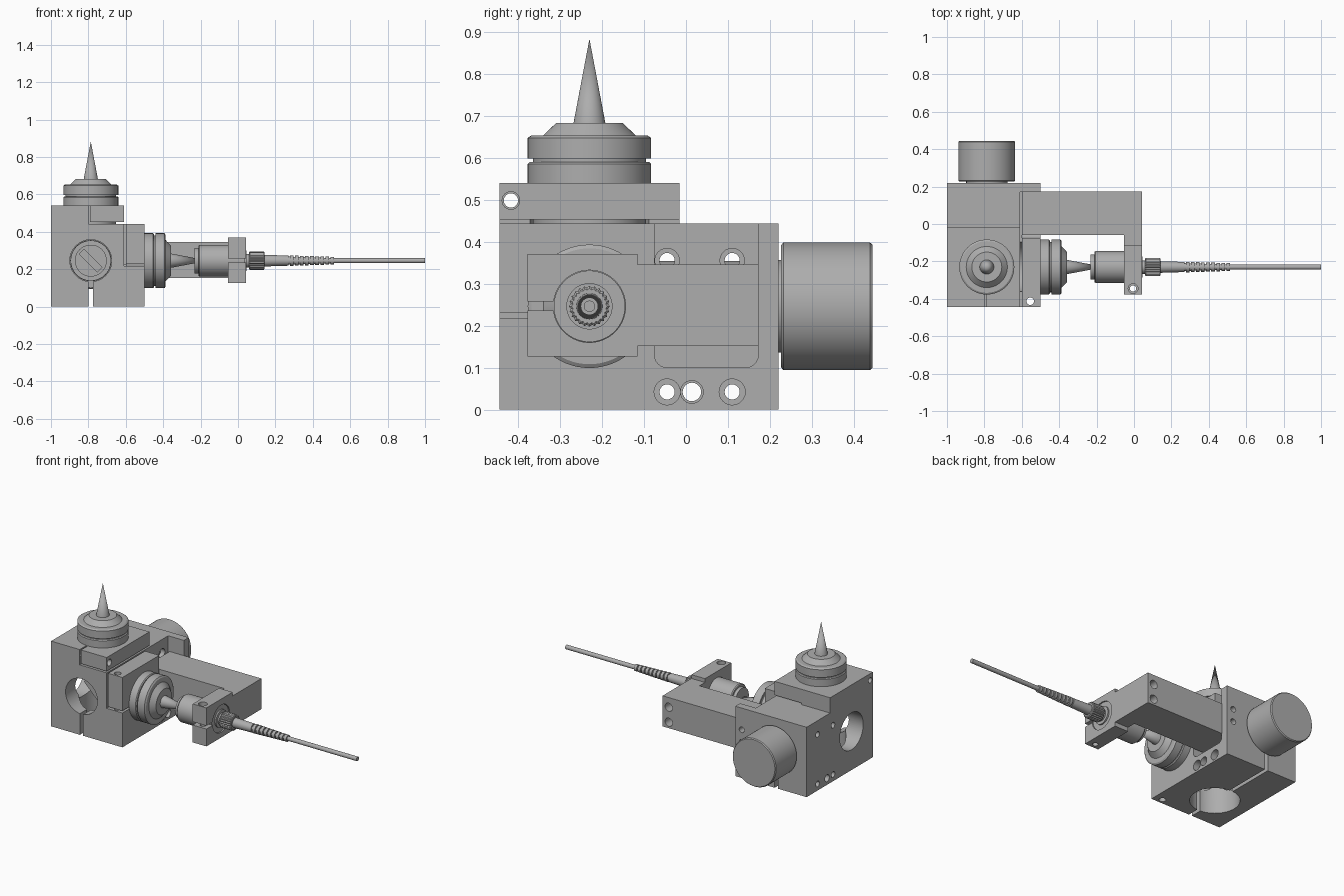
import bpy, bmesh, math
from mathutils import Matrix, Vector

old = bpy.data.objects.get("Cube")
if old:
    bpy.data.objects.remove(old, do_unlink=True)

metal = bpy.data.materials.new("satin grey")
metal.use_nodes = True
GREY = (0.42, 0.42, 0.42, 1)
metal.diffuse_color = GREY
metal.node_tree.nodes["Principled BSDF"].inputs["Base Color"].default_value = GREY

# Shared axis centre of the optical block
CX, CY, CZ = -0.787, -0.23, 0.246
TURN = {"X": Matrix.Rotation(math.pi / 2, 4, "Y"),
        "Y": Matrix.Rotation(-math.pi / 2, 4, "X"),
        "Z": Matrix.Identity(4)}


def finish(name, bm):
    bmesh.ops.recalc_face_normals(bm, faces=bm.faces[:])
    mesh = bpy.data.meshes.new(name)
    bm.to_mesh(mesh)
    bm.free()
    mesh.materials.append(metal)
    obj = bpy.data.objects.new(name, mesh)
    bpy.context.collection.objects.link(obj)
    return obj


def box(name, x, y, z):
    """Box from min/max pairs."""
    bm = bmesh.new()
    bmesh.ops.create_cube(bm, size=1)
    for v in bm.verts:
        v.co = [a + (b - a) * (c + 0.5) for (a, b), c in zip((x, y, z), v.co)]
    return finish(name, bm)


def lathe(name, profile, axis, origin, sides=64):
    """Closed turned solid from (distance, radius) pairs."""
    bm = bmesh.new()
    place = Matrix.Translation(origin) @ TURN[axis]
    rings = []
    for t, r in profile:
        count = sides if r > 0 else 1
        rings.append([bm.verts.new(place @ Vector((r * math.cos(math.tau * i / sides),
                                                   r * math.sin(math.tau * i / sides), t)))
                      for i in range(count)])
    for a, b in zip(rings, rings[1:]):
        for i in range(sides):
            j = (i + 1) % sides
            quad = [a[i], a[j], b[j], b[i]] if len(b) > 1 else [a[i], a[j], b[0]]
            bm.faces.new(quad)
    for ring in (rings[0], rings[-1]):
        if len(ring) > 1:
            bm.faces.new(ring)
    return finish(name, bm)


def rod(axis, origin, start, end, radius, sides=64):
    return lathe("cutter", [(start, radius), (end, radius)], axis, origin, sides)


def cut(obj, cutters):
    for c in cutters:
        mod = obj.modifiers.new("cut", "BOOLEAN")
        mod.operation, mod.solver, mod.object = "DIFFERENCE", "EXACT", c
        c.hide_render = True
    bpy.context.view_layer.update()
    graph = bpy.context.evaluated_depsgraph_get()
    mesh = bpy.data.meshes.new_from_object(obj.evaluated_get(graph))
    obj.modifiers.clear()
    obj.data = mesh
    for c in cutters:
        bpy.data.objects.remove(c, do_unlink=True)


def cbox(x, y, z):
    return box("cutter", x, y, z)


# Main block, stepped at the top and right, with a pocket for the arm
block = box("main_block", (-1, -0.5), (-0.444, 0.22), (0, 0.54))
cuts = [cbox((-0.61, 0), (-1, 1), (0.443, 1)),
        cbox((-2, 0), (-0.016, 1), (0.443, 1))]
pocket = cbox((-0.6, 0), (-0.075, 0.172), (0.1, 1))
bevel = pocket.modifiers.new("round", "BEVEL")
bevel.width, bevel.segments = 0.03, 6
bevel.limit_method = "WEIGHT"
weights = pocket.data.attributes.new("bevel_weight_edge", "FLOAT", "EDGE")
for e in pocket.data.edges:
    ends = [pocket.data.vertices[i].co for i in e.vertices]
    if all(p.z < 0.2 for p in ends) and abs(ends[0].x - ends[1].x) > 0.1:
        weights.data[e.index].value = 1
cuts.append(pocket)

# Bores along the three axes
cuts += [rod("Z", (CX, CY, 0), -0.1, 0.7, 0.142),
         rod("Y", (CX, 0, CZ), -0.6, 0.4, 0.112),
         rod("X", (0, CY, CZ), -1.2, CX, 0.117),
         rod("X", (0, CY, CZ), CX, -0.3, 0.135)]
# Clamp slits
cuts += [cbox((-0.798, -0.776), (-1, 1), (-1, 0.15)),
         cbox((-0.8, -0.79), (-1, CY), (0.445, 1)),
         cbox((-0.8, -0.5), (-1, 0), (0.443, 0.453)),
         cbox((-0.61, -0.6), (-1, 0.172), (0.225, 1)),
         cbox((-0.61, 0), (-1, CY), (0.218, 0.231))]
# Screw holes
for y, z, r, wide, face in ((-0.045, 0.042, 0.018, 0.031, -0.5), (0.11, 0.042, 0.018, 0.031, -0.5),
                            (-0.045, 0.355, 0.018, 0.029, -0.6), (0.11, 0.355, 0.018, 0.029, -0.6),
                            (0.014, 0.042, 0.022, 0.027, -0.5), (-0.417, 0.498, 0.017, 0.021, -0.61)):
    cuts.append(rod("X", (0, y, z), -1.2, -0.3, r, 24))
    cuts.append(rod("X", (0, y, z), face - 0.04, face + 0.05, wide, 24))
cuts.append(rod("Z", (-0.555, -0.413, 0), -0.1, 0.6, 0.02, 24))
for z in (0.225, 0.305):
    cuts.append(rod("Y", (-0.545, 0, z), 0.12, 0.3, 0.018, 24))
cut(block, cuts)

# Rotating mount, mirror plate and adjustment knob at the back
lathe("mirror_mount", [(-0.09, 0.085), (-0.075, 0.085), (-0.075, 0.108), (0.235, 0.108)],
      "Y", (CX, 0, CZ))
mirror = box("mirror_plate", (-0.07, 0.07), (-0.33, -0.08), (-0.02, 0.02))
mirror.matrix_world = Matrix.Translation((CX, 0, CZ)) @ Matrix.Rotation(math.pi / 4, 4, "Y")
lathe("adjustment_knob", [(0.215, 0.11), (0.226, 0.11), (0.226, 0.145), (0.232, 0.152),
                          (0.438, 0.152), (0.444, 0.147)], "Y", (CX, 0, CZ))

# Two identical collars, each ending in a cone
collar = [(-0.1, 0.135), (-0.002, 0.135), (-0.002, 0.147), (0.045, 0.147), (0.05, 0.142), (0.05, 0.135),
          (0.058, 0.135), (0.058, 0.147), (0.107, 0.147), (0.113, 0.138), (0.113, 0.11),
          (0.142, 0.08), (0.142, 0.038)]
lathe("top_collar", collar + [(0.343, 0)], "Z", (CX, CY, 0.54))
lathe("side_collar", collar + [(0.343, 0)], "X", (-0.5, CY, CZ))

# Arm with a split clamp at its end
arm = box("arm", (-0.6, 0.043), (-0.06, 0.173), (0.152, 0.346))
cut(arm, [rod("Y", (0, 0, z), 0.1, 0.3, 0.026, 24) for z in (0.19, 0.285)])
neck = box("arm_neck", (-0.053, 0.043), (-0.115, -0.06), (0.152, 0.346))
clamp = box("end_clamp", (-0.053, 0.043), (-0.378, -0.115), (0.126, 0.37))
cut(clamp, [rod("X", (0, CY, CZ), -0.2, 0.2, 0.086),
            cbox((-1, 1), (-1, CY), (0.236, 0.257)),
            rod("Z", (-0.005, -0.345, 0), 0, 0.6, 0.017, 24),
            rod("Z", (-0.005, -0.345, 0), 0.33, 0.6, 0.026, 24)])

# Fibre collimator held in the clamp
lathe("collimator_body", [(-0.232, 0.045), (-0.232, 0.068), (-0.212, 0.068), (-0.212, 0.08),
                          (-0.206, 0.085), (0.036, 0.085), (0.036, 0.055), (0.045, 0.055),
                          (0.045, 0.036), (0.065, 0.036)], "X", (0, CY, CZ))

# Knurled nut: alternating radii around the rim
nut = lathe("knurled_nut", [(0.058, 0.043), (0.063, 0.049), (0.138, 0.049), (0.142, 0.043)],
            "X", (0, CY, CZ), 48)
for i, v in enumerate(nut.data.vertices):
    if i % 2:
        v.co.y = CY + (v.co.y - CY) * 0.91
        v.co.z = CZ + (v.co.z - CZ) * 0.91

# Tapering strain relief with ribs, then the cable
relief = [(0.14, 0.031), (0.27, 0.027)]
RIBS = 9
for i in range(RIBS):
    x = 0.27 + i * 0.027
    r = 0.028 - 0.008 * i / RIBS
    relief += [(x, r - 0.007), (x + 0.008, r - 0.007), (x + 0.008, r), (x + 0.027, r)]
lathe("strain_relief", relief, "X", (0, CY, CZ), 32)
lathe("fibre_cable", [(0.5, 0.0135), (1.0, 0.0135)], "X", (0, CY, CZ), 32)

# Smooth round surfaces, crisp edges
bpy.ops.object.select_all(action="DESELECT")
for obj in bpy.context.collection.objects:
    if obj.type == "MESH" and metal.name in obj.data.materials and obj != nut:
        obj.select_set(True)
        bpy.context.view_layer.objects.active = obj
bpy.ops.object.shade_smooth_by_angle(angle=math.radians(30))
